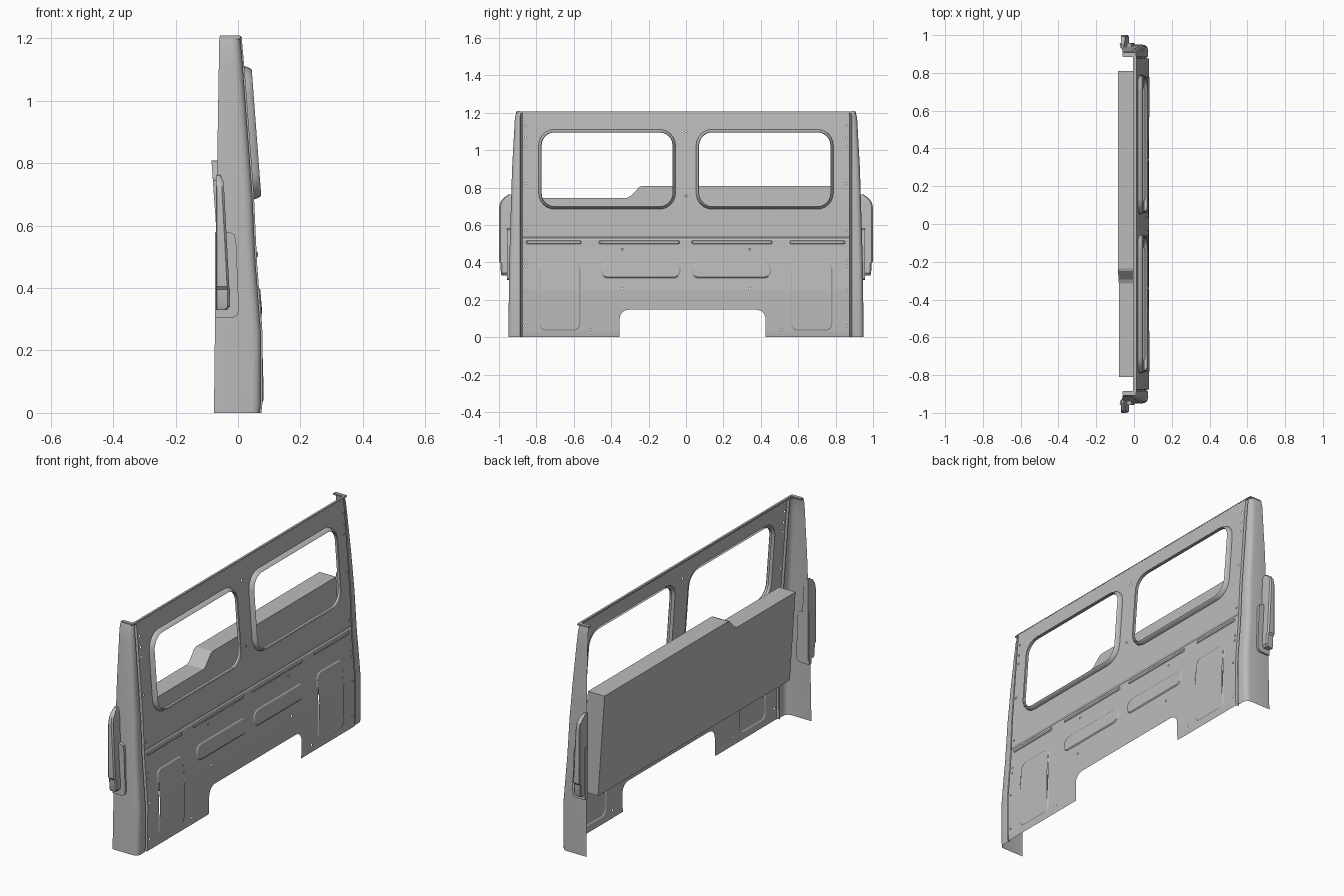
import bpy, bmesh, math
from mathutils import Vector
from mathutils.geometry import delaunay_2d_cdt

cube = bpy.data.objects.get("Cube")
if cube:
    bpy.data.objects.remove(cube, do_unlink=True)

paint = bpy.data.materials.new("plain grey")
paint.use_nodes = True
GREY = (0.5, 0.5, 0.5, 1)
paint.diffuse_color = GREY
paint.node_tree.nodes["Principled BSDF"].inputs["Base Color"].default_value = GREY


def lerp_table(table, z):
    """Piecewise linear lookup in a list of (z, value)."""
    z = min(max(z, table[0][0]), table[-1][0])
    for (z0, v0), (z1, v1) in zip(table, table[1:]):
        if z <= z1:
            return v0 + (v1 - v0) * (z - z0) / (z1 - z0)


# Lean of the wall, width of the corners, and depth of the side returns by height
WALL = [(0, .075), (.03, .078), (.25, .079), (.48, .061), (.52, .059), (.53, .054),
        (.54, .058), (.7, .051), (1.1, .021), (1.2, .012)]
SIDE = [(0, .95), (.4, .945), (.9, .93), (1.17, .915), (1.2, .908)]
REAR = [(0, -.077), (.6, -.07), (1.2, -.06)]
POST_LEVELS = [0, .03, .25, .4, .48, .6, .7, .9, 1.1, 1.17, 1.2]


def wall(z):
    return lerp_table(WALL, z)


def finish(bm, name, smooth=True, recalc=False):
    if recalc:
        bmesh.ops.recalc_face_normals(bm, faces=bm.faces)
    mesh = bpy.data.meshes.new(name)
    bm.to_mesh(mesh)
    bm.free()
    mesh.materials.append(paint)
    obj = bpy.data.objects.new(name, mesh)
    bpy.context.collection.objects.link(obj)
    if smooth:
        bpy.ops.object.select_all(action='DESELECT')
        obj.select_set(True)
        bpy.context.view_layer.objects.active = obj
        bpy.ops.object.shade_smooth_by_angle(angle=math.radians(35))


def rounded(y0, y1, z0, z1, r, grow=0, steps=6):
    """Rounded rectangle as a list of (y, z)."""
    y0, y1, z0, z1, r = y0 - grow, y1 + grow, z0 - grow, z1 + grow, r + grow
    pts = []
    corners = [(y1 - r, z1 - r), (y0 + r, z1 - r), (y0 + r, z0 + r), (y1 - r, z0 + r)]
    for k, (cy, cz) in enumerate(corners):
        for i in range(steps + 1):
            a = math.pi / 2 * (k + i / steps)
            pts.append((cy + r * math.cos(a), cz + r * math.sin(a)))
    return pts


def inside(loops, y, z):
    """Even-odd test against all loops."""
    hit = False
    for loop in loops:
        for i, (y1, z1) in enumerate(loop):
            y0, z0 = loop[i - 1]
            if (z0 > z) != (z1 > z) and y < y0 + (y1 - y0) * (z - z0) / (z1 - z0):
                hit = not hit
    return hit


def sheet(bm, loops, lift=0):
    """Fill outline minus holes, crease at the wall levels, bend to the wall."""
    points, edges = [], []
    for loop in loops:
        start, n = len(points), len(loop)
        points += [Vector(p) for p in loop]
        edges += [(start + i, start + (i + 1) % n) for i in range(n)]
    flat, _, tris, *_ = delaunay_2d_cdt(points, edges, [], 0, 1e-5)
    verts = [bm.verts.new((0, p.x, p.y)) for p in flat]
    for tri in tris:
        mid = sum((flat[i] for i in tri), Vector((0, 0))) / len(tri)
        if inside(loops, mid.x, mid.y):
            bm.faces.new([verts[i] for i in tri])
    for z, _ in WALL[1:-1]:
        geom = bm.verts[:] + bm.edges[:] + bm.faces[:]
        bmesh.ops.bisect_plane(bm, geom=geom, plane_co=(0, 0, z), plane_no=(0, 0, 1))
    for v in bm.verts:
        v.co.x = wall(v.co.z) + lift
    bm.normal_update()
    for f in bm.faces:
        if f.normal.x < 0:
            f.normal_flip()


def loft(bm, rows, closed=True, caps=False):
    rings = [[bm.verts.new(p) for p in row] for row in rows]
    n = len(rings[0])
    for a, b in zip(rings, rings[1:]):
        for i in range(n if closed else n - 1):
            j = (i + 1) % n
            bm.faces.new((a[i], a[j], b[j], b[i]))
    if caps:
        bm.faces.new(rings[0][::-1])
        bm.faces.new(rings[-1])


def pressed(name, rect, lift, rim):
    """Raised panel with a sloping rim."""
    bm = bmesh.new()
    inner = rounded(*rect, grow=-rim)
    sheet(bm, [inner], lift)
    loft(bm, [[(wall(z), y, z) for y, z in rounded(*rect)],
              [(wall(z) + lift, y, z) for y, z in inner]])
    finish(bm, name, smooth=False)


def block(name, lo, hi, bevel):
    bm = bmesh.new()
    bmesh.ops.create_cube(bm, size=1)
    for v in bm.verts:
        v.co = Vector([(a + b) / 2 + c * (b - a) for a, b, c in zip(lo, hi, v.co)])
    bmesh.ops.bevel(bm, geom=bm.edges[:], offset=bevel, segments=2, affect='EDGES')
    finish(bm, name)


WINDOWS = [(-.772, -.072, .70, 1.095, .07), (.07, .772, .70, 1.095, .07)]
PANELS = [(-.785, -.565, .035, .40, .035), (.562, .782, .035, .40, .035),
          (-.455, -.03, .315, .40, .04), (.03, .455, .315, .40, .04)]

# Main wall: notch in the lower edge, windows, pressings and bolt holes
outline = [(-.875, 0), (-.355, 0)]
for cy, turn in ((-.305, 1), (.375, .5)):
    for i in range(7):
        a = math.pi * (turn - i / 12)
        outline.append((cy + .05 * math.cos(a), .097 + .05 * math.sin(a)))
outline += [(.425, 0), (.875, 0), (.875, 1.2), (-.875, 1.2)]
bolts = [(0, 1.1), (0, .755)]
for s in (-1, 1):
    bolts += [(s * .34, .47), (s * .34, .26), (s * .51, .04)]
    bolts += [(s * .857, z) for z in (1.13, 1.07, 1.02, .82, .57, .41, .38, .25, .06)]
holes = [rounded(*w, grow=.016) for w in WINDOWS] + [rounded(*p) for p in PANELS]
holes += [[(y + .005 * math.cos(k * math.pi / 4), z + .005 * math.sin(k * math.pi / 4))
           for k in range(8)] for y, z in bolts]
bm = bmesh.new()
sheet(bm, [outline] + holes)
finish(bm, "rear_wall", smooth=False)

# Raised window surrounds with an inward lip
for k, w in enumerate(WINDOWS):
    bm = bmesh.new()
    rows = []
    for grow, lift in ((.016, 0), (.013, .010), (.008, .019), (.003, .023), (0, .019), (0, .006)):
        rows.append([(wall(z) + lift, y, z) for y, z in rounded(*w, grow=grow)])
    loft(bm, rows)
    finish(bm, "window_surround_%d" % (k + 1), recalc=True)

# Pressed panels and the interrupted rib
for k, p in enumerate(PANELS):
    pressed("pressed_panel_%d" % (k + 1), p, .004, .006)
for k, (y0, y1) in enumerate([(-.855, -.56), (-.465, -.035), (.03, .46), (.555, .85)]):
    pressed("rib_%d" % (k + 1), (y0, y1, .498, .517, .008), .004, .004)

# Corner posts, vents and top tabs on both sides
for s, side in ((1, "left"), (-1, "right")):
    rows = []
    for z in POST_LEVELS:
        x, y, back = wall(z), lerp_table(SIDE, z), lerp_table(REAR, z)
        section = [(x, .875), (x - .012, .878), (x - .012, .883), (x - .005, .887),
                   (x - .005, y - .025), (x - .009, y - .012), (x - .018, y - .004),
                   (x - .032, y), (back, y)]
        rows.append([(px, s * py, z) for px, py in section])
    bm = bmesh.new()
    loft(bm, rows, closed=False)
    if s > 0:
        bmesh.ops.reverse_faces(bm, faces=bm.faces)
    finish(bm, "corner_post_" + side)

    # Flat mounting plate behind the vent
    bm = bmesh.new()
    plate = [(-.073, .305), (-.015, .305), (-.003, .312), (.003, .33),
             (-.006, .55), (-.012, .572), (-.028, .58), (-.073, .58)]
    loft(bm, [[(x, s * y, z) for x, z in plate] for y in (.935, .957)], caps=True)
    finish(bm, "vent_plate_" + side, recalc=True)

    # Air vent: height, front edge, outer edge
    bm = bmesh.new()
    rows = []
    for z, xf, yo in ((.33, -.035, .985), (.342, -.026, .99), (.395, -.026, .992), (.405, -.028, 1),
                      (.69, -.043, 1), (.72, -.045, .994), (.742, -.047, .978), (.762, -.056, .95)):
        c = .007
        shape = [(-.07, .93), (xf, .93), (xf, yo - c), (xf - c, yo), (-.07 + c / 2, yo), (-.07, yo - c / 2)]
        rows.append([(x, s * y, z) for x, y in shape])
    loft(bm, rows, caps=True)
    finish(bm, "vent_" + side, recalc=True)

    ya, yb = sorted((s * .885, s * .908))
    block("top_tab_" + side, (-.06, ya, 1.198), (.01, yb, 1.208), .003)

# Narrow lip along the top
block("top_lip", (-.004, -.895, 1.197), (.013, .895, 1.207), .003)

# Leaning storage box with a stepped top
bm = bmesh.new()
stepped = [(-.81, .265), (.81, .265), (.81, .808), (-.235, .808), (-.25, .802),
           (-.295, .755), (-.315, .745), (-.81, .745)]
loft(bm, [[(-.085 + (.808 - z) * .07 + d, y, z) for y, z in stepped] for d in (0, .098)], caps=True)
finish(bm, "storage_box", smooth=False, recalc=True)
